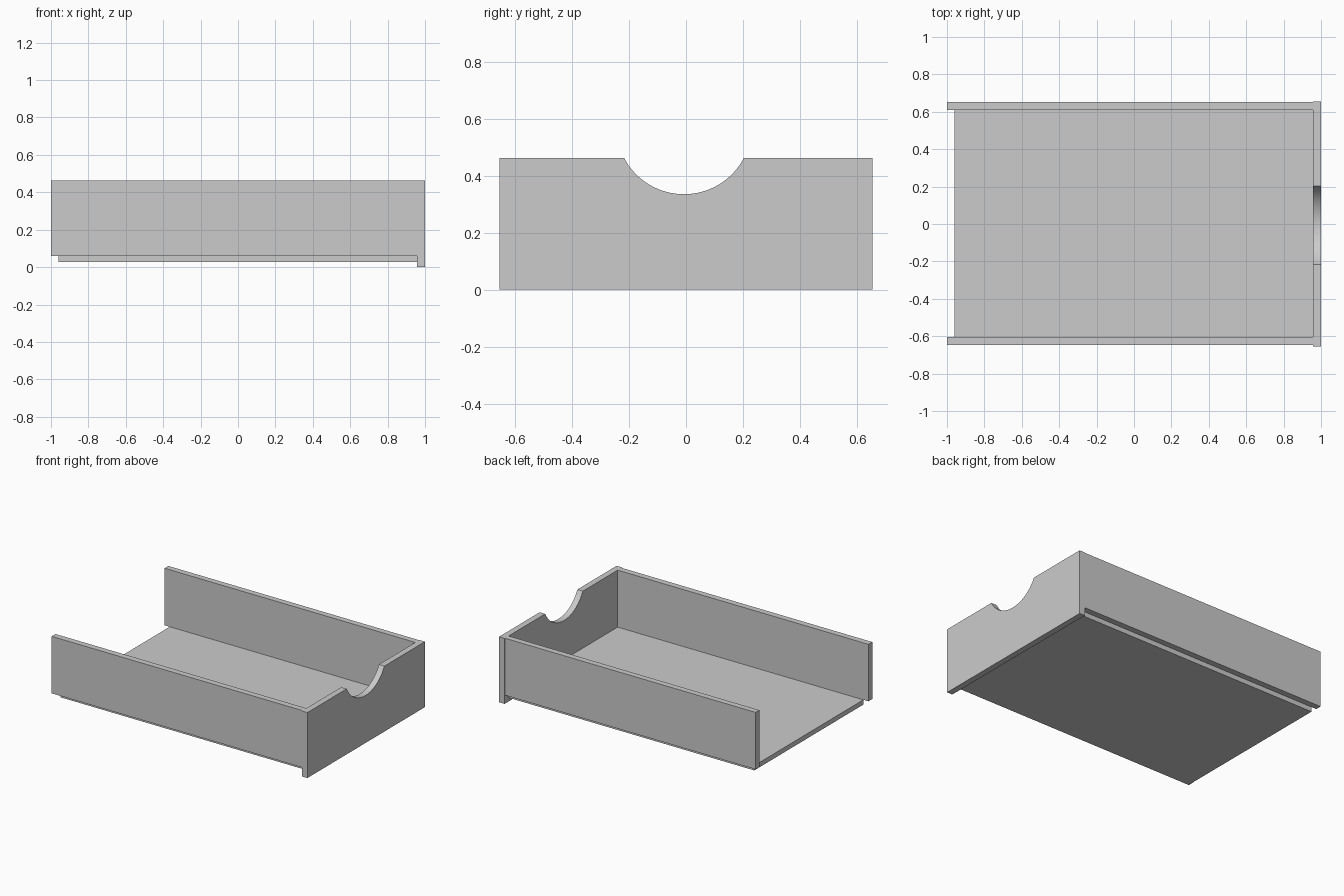
import bpy, bmesh, math

if "Cube" in bpy.data.objects:
    bpy.data.objects.remove(bpy.data.objects["Cube"])


def add_object(name, bm):
    bmesh.ops.recalc_face_normals(bm, faces=bm.faces)
    mesh = bpy.data.meshes.new(name)
    bm.to_mesh(mesh)
    bm.free()
    obj = bpy.data.objects.new(name, mesh)
    bpy.context.collection.objects.link(obj)
    return obj


def box(name, lo, hi):
    bm = bmesh.new()
    bmesh.ops.create_cube(bm, size=1)
    for v in bm.verts:
        v.co = [hi[i] if v.co[i] > 0 else lo[i] for i in range(3)]
    return add_object(name, bm)


def extruded_profile(name, points, x0, x1):
    # Profile in the y-z plane, extruded along x
    bm = bmesh.new()
    face = bm.faces.new([bm.verts.new((x0, y, z)) for y, z in points])
    result = bmesh.ops.extrude_face_region(bm, geom=[face])
    verts = [g for g in result["geom"] if isinstance(g, bmesh.types.BMVert)]
    bmesh.ops.translate(bm, verts=verts, vec=(x1 - x0, 0, 0))
    return add_object(name, bm)


TOP = 0.462
PANEL_X = 0.957

# Floor board, hung just below the sides
box("floor_board", (-0.96, -0.605, 0.026), (PANEL_X, 0.61, 0.06))

# Long side boards
box("side_board_near", (-1, -0.648, 0.06), (PANEL_X, -0.605, TOP))
box("side_board_far", (-1, 0.61, 0.06), (PANEL_X, 0.652, TOP))

# End panel with a curved finger notch in its top edge
notch_y, half_width, depth, steps = -0.007, 0.21, 0.127, 32
radius = (half_width ** 2 + depth ** 2) / (2 * depth)
centre_z = TOP - depth + radius
sweep = math.asin(half_width / radius)
notch = []
for i in range(steps + 1):
    a = sweep * (1 - 2 * i / steps)
    notch.append((notch_y + radius * math.sin(a), centre_z - radius * math.cos(a)))
outline = [(-0.655, 0), (0.655, 0), (0.655, TOP)] + notch + [(-0.655, TOP)]
panel = extruded_profile("handle_panel", outline, PANEL_X, 1.0)

# Smooth the notch while keeping the edges sharp
bpy.context.view_layer.objects.active = panel
panel.select_set(True)
bpy.ops.object.shade_smooth_by_angle(angle=math.radians(30))
